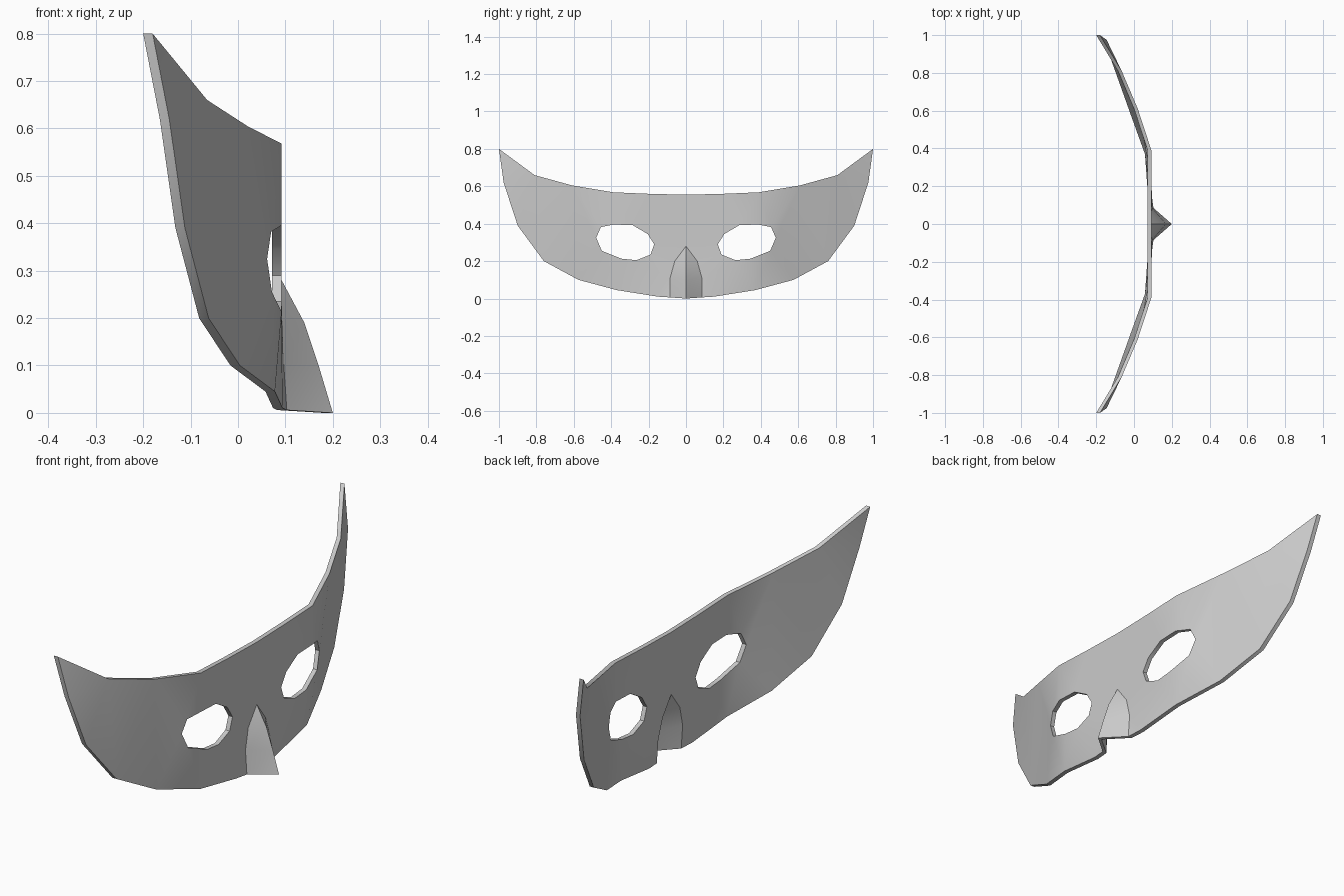
import bpy, bmesh
from mathutils import Vector
from mathutils.geometry import delaunay_2d_cdt

if "Cube" in bpy.data.objects:
    bpy.data.objects.remove(bpy.data.objects["Cube"])

THICK = 0.02

# Half of the mask as (y, z, x of the outer face)
outline = [(0, .555, .092), (.2, .56, .092), (.39, .568, .092), (.61, .605, .02),
           (.81, .66, -.065), (1, .8, -.18), (.975, .62, -.145), (.9, .39, -.112),
           (.76, .2, -.062), (.575, .1, .004), (.37, .045, .078), (.15, .01, .094),
           (.085, .006, .103), (0, 0, .2), (0, .1, .17), (0, .19, .14), (0, .28, .092)]
nose_side = [(.085, .11, .096), (.06, .2, .092)]


def face_x(y):
    """Depth of the outer face across the eye area."""
    return .092 if y < .39 else .092 - (y - .39) * .34


eye_yz = [(.48, .325), (.455, .382), (.385, .396), (.285, .392), (.205, .345),
          (.17, .29), (.19, .235), (.265, .205), (.345, .213), (.45, .255)]
eye = [(y, z, face_x(y)) for y, z in eye_yz]
points = outline + eye + nose_side
no, ne = len(outline), len(eye)

# Constraint edges: outline, eye hole, bend lines, nose creases
edges = [(i, (i + 1) % no) for i in range(no)]
edges += [(no + i, no + (i + 1) % ne) for i in range(ne)]
n1, n2 = no + ne, no + ne + 1
edges += [(3, 9), (4, 8), (4, 7), (2, no + 2), (10, no + 8),
          (12, n1), (n1, n2), (n2, 16), (n1, 14), (n2, 15)]
verts, _, faces, *_ = delaunay_2d_cdt([Vector(p[:2]) for p in points], edges, [], 1, 1e-5)
depth = {(round(y, 3), round(z, 3)): x for y, z, x in points}
hole = {(round(y, 3), round(z, 3)) for y, z, _ in eye}

# Mirrored sheet
bm = bmesh.new()
for s in (1, -1):
    keys = [(round(v.x, 3), round(v.y, 3)) for v in verts]
    bv = [bm.verts.new((depth[k], s * k[0], k[1])) for k in keys]
    for f in faces:
        if not all(keys[i] in hole for i in f):
            bm.faces.new([bv[i] for i in (f if s > 0 else f[::-1])])
bmesh.ops.remove_doubles(bm, verts=bm.verts, dist=1e-4)
bmesh.ops.delete(bm, geom=[v for v in bm.verts if not v.link_faces], context='VERTS')

# Thickness: extrude straight back
back = bmesh.ops.extrude_face_region(bm, geom=bm.faces[:], use_keep_orig=True)
for v in back['geom']:
    if isinstance(v, bmesh.types.BMVert):
        v.co.x -= THICK
bmesh.ops.recalc_face_normals(bm, faces=bm.faces)

mesh = bpy.data.meshes.new("eye_mask")
bm.to_mesh(mesh)
bm.free()
mask = bpy.data.objects.new("eye_mask", mesh)
bpy.context.collection.objects.link(mask)
bpy.context.view_layer.objects.active = mask
mask.select_set(True)
bpy.ops.object.shade_smooth_by_angle(angle=0.52)
